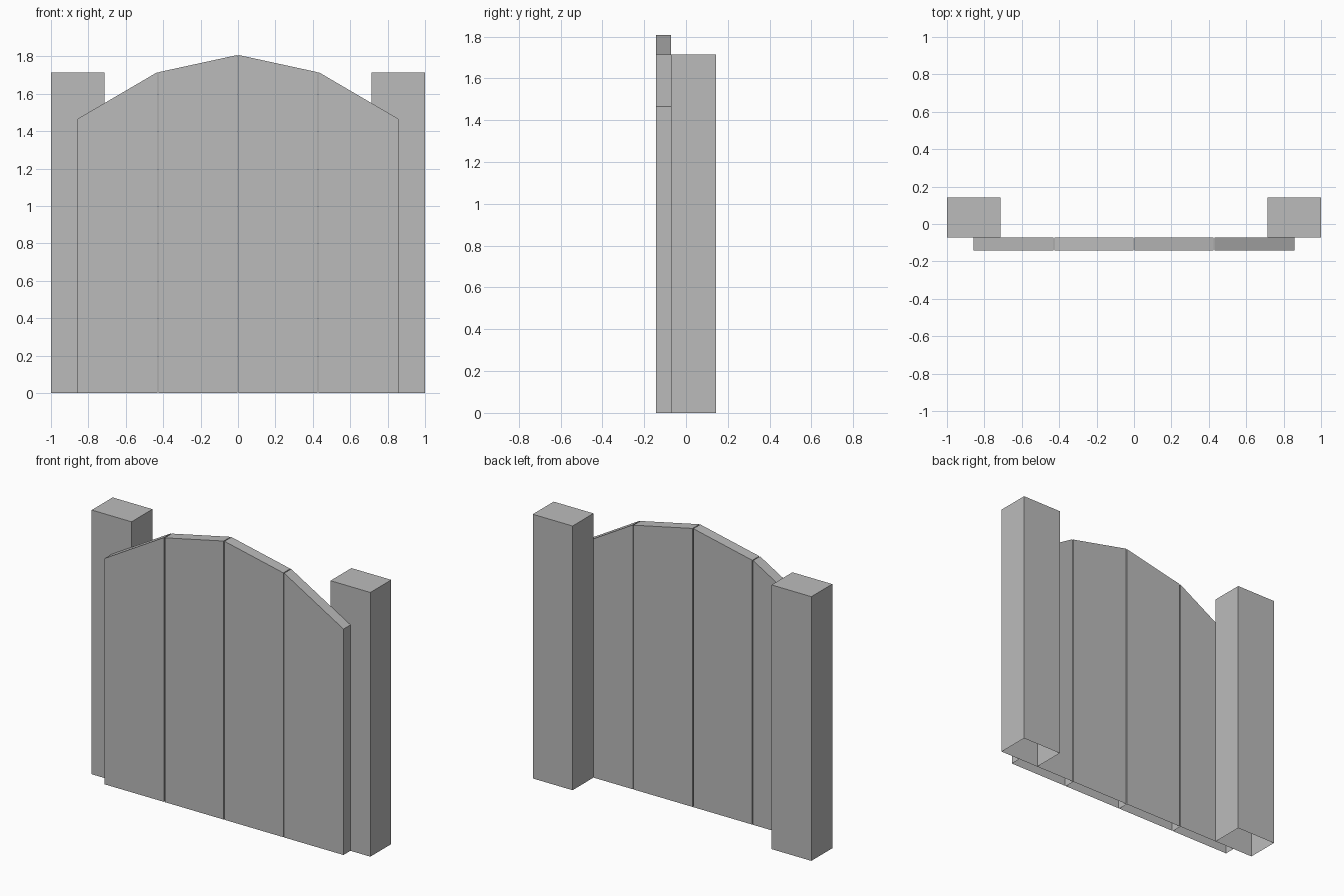
import bpy
import bmesh

cube = bpy.data.objects.get("Cube")
if cube:
    bpy.data.objects.remove(cube, do_unlink=True)

grey = bpy.data.materials.new("plain_grey")
grey.use_nodes = True
colour = (0.5, 0.5, 0.5, 1)
grey.diffuse_color = colour
grey.node_tree.nodes["Principled BSDF"].inputs["Base Color"].default_value = colour

UNIT = 1 / 7            # half the gate depth
BACK, MIDDLE, FRONT = UNIT, -UNIT / 2, -UNIT


def upright(name, x0, x1, top0, top1, front, back):
    """Upright board with a sloping top and an open underside."""
    bm = bmesh.new()
    outline = [(x0, 0), (x1, 0), (x1, top1), (x0, top0)]
    near = [bm.verts.new((x, front, z)) for x, z in outline]
    far = [bm.verts.new((x, back, z)) for x, z in outline]
    bm.faces.new(near)
    bm.faces.new(far[::-1])
    for i in (1, 2, 3):
        j = (i + 1) % 4
        bm.faces.new((near[j], near[i], far[i], far[j]))
    mesh = bpy.data.meshes.new(name)
    bm.to_mesh(mesh)
    bm.free()
    mesh.materials.append(grey)
    obj = bpy.data.objects.new(name, mesh)
    bpy.context.collection.objects.link(obj)


# Arched row of planks, separated by hairline gaps
EDGES = [-6 * UNIT, -3 * UNIT, 0, 3 * UNIT, 6 * UNIT]
TOPS = [1.466, 1.715, 1.807, 1.715, 1.466]
GAP = 0.003
for i in range(4):
    left = EDGES[i] + (GAP if i > 0 else 0)
    right = EDGES[i + 1] - (GAP if i < 3 else 0)
    upright(f"plank_{i + 1}", left, right, TOPS[i], TOPS[i + 1], FRONT, MIDDLE)

# Square posts behind the outer planks
POST_TOP = 12 * UNIT
upright("right_post", -1, -5 * UNIT, POST_TOP, POST_TOP, MIDDLE, BACK)
upright("left_post", 5 * UNIT, 1, POST_TOP, POST_TOP, MIDDLE, BACK)
